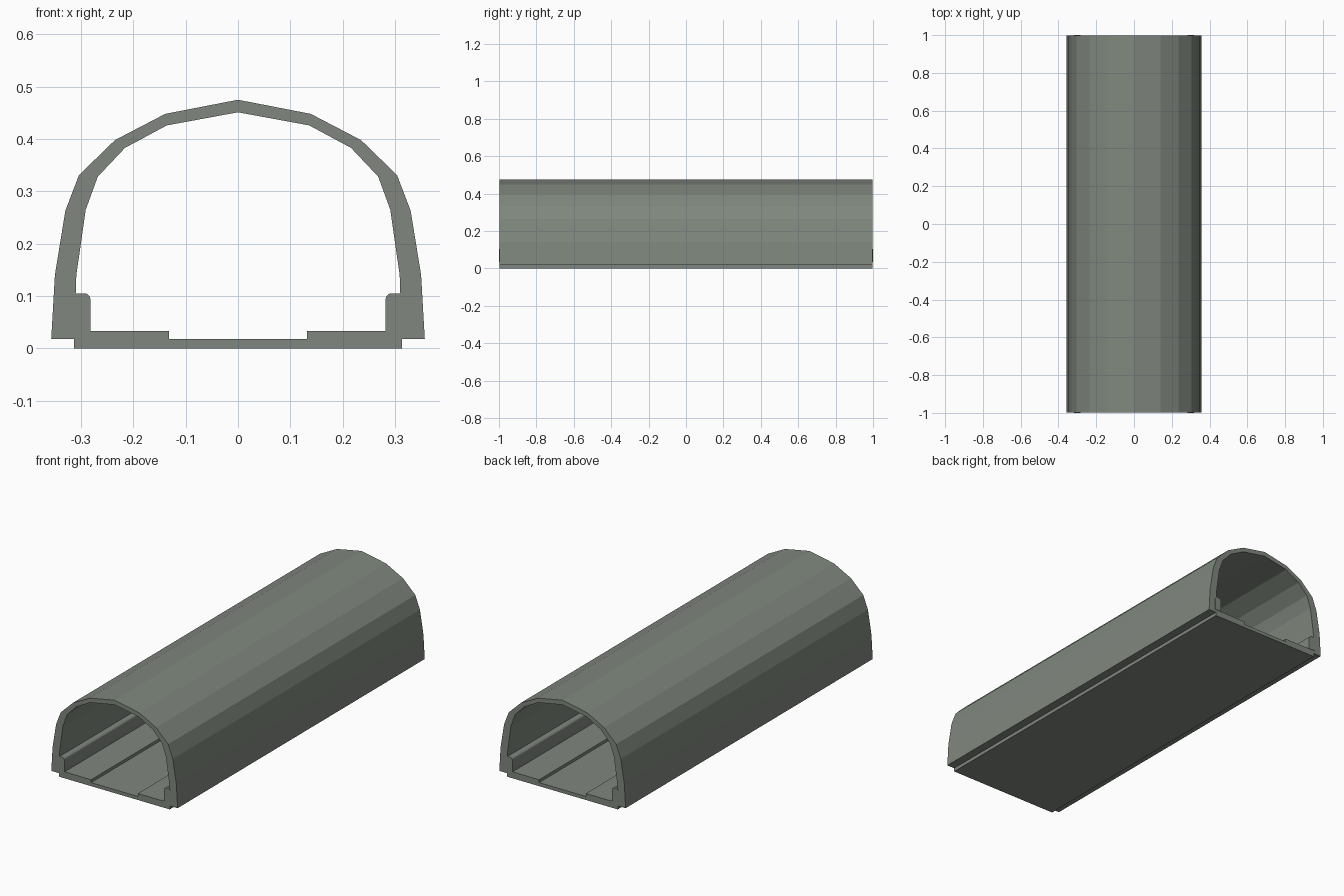
import bpy, bmesh, math

if "Cube" in bpy.data.objects:
    bpy.data.objects.remove(bpy.data.objects["Cube"])

stone = bpy.data.materials.new("grey green concrete")
stone.diffuse_color = (0.215, 0.245, 0.21, 1)
stone.use_nodes = True
stone.node_tree.nodes["Principled BSDF"].inputs["Base Color"].default_value = stone.diffuse_color


def extrude_profile(name, pts, half):
    """Extrude a closed x-z outline along y from -half to half."""
    bm = bmesh.new()
    face = bm.faces.new([bm.verts.new((x, -half, z)) for x, z in pts])
    res = bmesh.ops.extrude_face_region(bm, geom=[face])
    verts = [g for g in res["geom"] if isinstance(g, bmesh.types.BMVert)]
    bmesh.ops.translate(bm, verts=verts, vec=(0, 2 * half, 0))
    bmesh.ops.recalc_face_normals(bm, faces=bm.faces)
    me = bpy.data.meshes.new(name)
    bm.to_mesh(me)
    bm.free()
    me.materials.append(stone)
    ob = bpy.data.objects.new(name, me)
    bpy.context.collection.objects.link(ob)
    return ob


def mirrored(pts):
    """Right half, crown last, completed to a full arch."""
    return pts + [(-x, z) for x, z in reversed(pts[:-1])]


# Arched tunnel shell
outer = [(0.357, 0.018), (0.35, 0.14), (0.33, 0.263), (0.304, 0.331),
         (0.235, 0.398), (0.139, 0.448), (0, 0.475)]
inner = [(0.313, 0.018), (0.309, 0.14), (0.291, 0.265), (0.268, 0.328),
         (0.216, 0.383), (0.136, 0.426), (0, 0.451)]
extrude_profile("tunnel_shell", mirrored(outer) + mirrored(inner)[::-1], 0.998)

# Floor slab with a raised walkway on each side
half = [(0.313, 0), (0.313, 0.033), (0.132, 0.033), (0.132, 0.018)]
extrude_profile("floor_slab", half + [(-x, z) for x, z in reversed(half)], 0.998)

# Rounded service ducts along the foot of each wall
for side, label in ((-1, "left"), (1, "right")):
    pts = [(0.318, 0.033)]
    for cx, start in ((0.306, 0), (0.294, 90)):
        for i in range(5):
            a = math.radians(start + i * 22.5)
            pts.append((cx + 0.012 * math.cos(a), 0.093 + 0.012 * math.sin(a)))
    pts.append((0.282, 0.033))
    duct = extrude_profile(label + "_duct", [(side * x, z) for x, z in pts], 1.0)
    bpy.context.view_layer.objects.active = duct
    duct.select_set(True)
    bpy.ops.object.shade_smooth_by_angle(angle=math.radians(40))
    duct.select_set(False)
